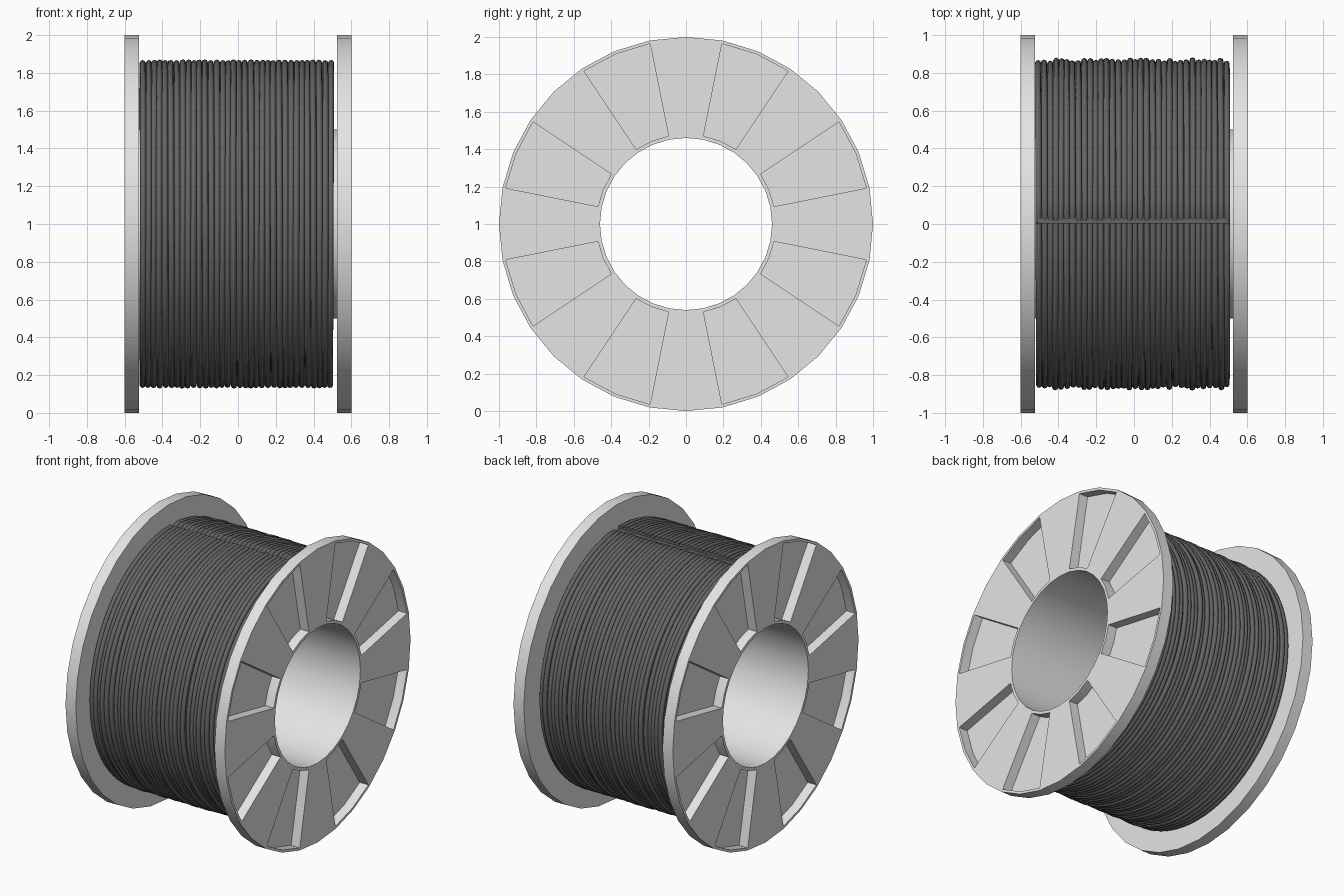
import bpy, bmesh, math, random
from mathutils import Vector

if "Cube" in bpy.data.objects:
    bpy.data.objects.remove(bpy.data.objects["Cube"])

random.seed(4)
SEG = 32


def material(name, v):
    m = bpy.data.materials.new(name)
    m.diffuse_color = (v, v, v, 1)
    m.use_nodes = True
    m.node_tree.nodes["Principled BSDF"].inputs["Base Color"].default_value = m.diffuse_color
    return m


def finish(bm, name, mat, limit=35):
    bmesh.ops.recalc_face_normals(bm, faces=bm.faces)
    for f in bm.faces:
        f.smooth = True
    for e in bm.edges:
        e.smooth = e.calc_face_angle(0) < math.radians(limit)
    me = bpy.data.meshes.new(name)
    bm.to_mesh(me)
    bm.free()
    me.materials.append(mat)
    ob = bpy.data.objects.new(name, me)
    bpy.context.collection.objects.link(ob)
    return ob


def polar(x, r, a, ry=None):
    return Vector((x, (ry or r) * math.sin(a), 1 + r * math.cos(a)))


light = material("light grey plastic", 0.78)
dark = material("dark grey cable", 0.13)

# spool: two flanges and hollow drum, revolved from one closed profile
profile = [(.6, .46), (.6, .48), (.6, .983), (.6, 1), (.523, 1), (.523, .5),
           (-.523, .5), (-.523, 1), (-.6, 1), (-.6, .983), (-.6, .48), (-.6, .46)]
n = len(profile)
bm = bmesh.new()
rings = [[bm.verts.new(polar(x, r, 2 * math.pi * i / SEG)) for x, r in profile]
         for i in range(SEG)]
pockets = {1: [], -1: []}
for i in range(SEG):
    a, b = rings[i], rings[(i + 1) % SEG]
    for j in range(n):
        k = (j + 1) % n
        f = bm.faces.new((a[j], a[k], b[k], b[j]))
        if i % 4 in (1, 2) and j in (1, 9):
            pockets[1 if j == 1 else -1].append(f)
bmesh.ops.recalc_face_normals(bm, faces=bm.faces)
# eight recessed pockets on each flange
for side, faces in pockets.items():
    ext = bmesh.ops.extrude_face_region(bm, geom=faces)["geom"]
    moved = [g for g in ext if isinstance(g, bmesh.types.BMVert)]
    bmesh.ops.translate(bm, verts=moved, vec=(-side * .065, 0, 0))
    old = [f for f in faces if f.is_valid]
    if old:
        bmesh.ops.delete(bm, geom=old, context='FACES')
finish(bm, "spool", light)

# cable: side by side turns, slightly uneven, each tail dipping at the top seam
LOOPS, STEPS, SIDES, WIRE = 34, 80, 8, .0162
bm = bmesh.new()
for t in range(LOOPS):
    x0 = -.505 + t * (.995 / (LOOPS - 1))
    ry = .853 + random.uniform(-.006, .013)
    rz = .853 + random.uniform(-.002, .003)
    prev = None
    for s in range(STEPS + 1):
        u = s / STEPS
        a = math.pi - 0.004 + 2 * math.pi * u + math.pi
        dip = .03 * max(0, (u - .985) / .015) ** 2
        x = x0 + .003 * math.sin(2 * math.pi * u + t)
        ring = []
        for k in range(SIDES):
            w = 2 * math.pi * k / SIDES
            d = WIRE * math.cos(w) - dip
            ring.append(bm.verts.new(polar(x + WIRE * math.sin(w), rz + d, -a, ry + d)))
        if prev:
            for k in range(SIDES):
                q = (k + 1) % SIDES
                bm.faces.new((prev[k], prev[q], ring[q], ring[k]))
        else:
            bm.faces.new(ring)
        prev = ring
    bm.faces.new(prev)
finish(bm, "cable_turns", dark, 60)

# wound layers beneath the outer turns
bm = bmesh.new()
body = [(-.51, .5), (-.51, .845), (.495, .845), (.495, .5)]
for i in range(64):
    a, b = 2 * math.pi * i / 64, 2 * math.pi * (i + 1) / 64
    for (x1, r1), (x2, r2) in zip(body[1:2], body[2:3]):
        bm.faces.new([bm.verts.new(p) for p in (polar(x1, r1, a), polar(x2, r2, a),
                                                polar(x2, r2, b), polar(x1, r1, b))])
bmesh.ops.remove_doubles(bm, verts=bm.verts, dist=1e-5)
finish(bm, "inner_cable_layer", dark)
